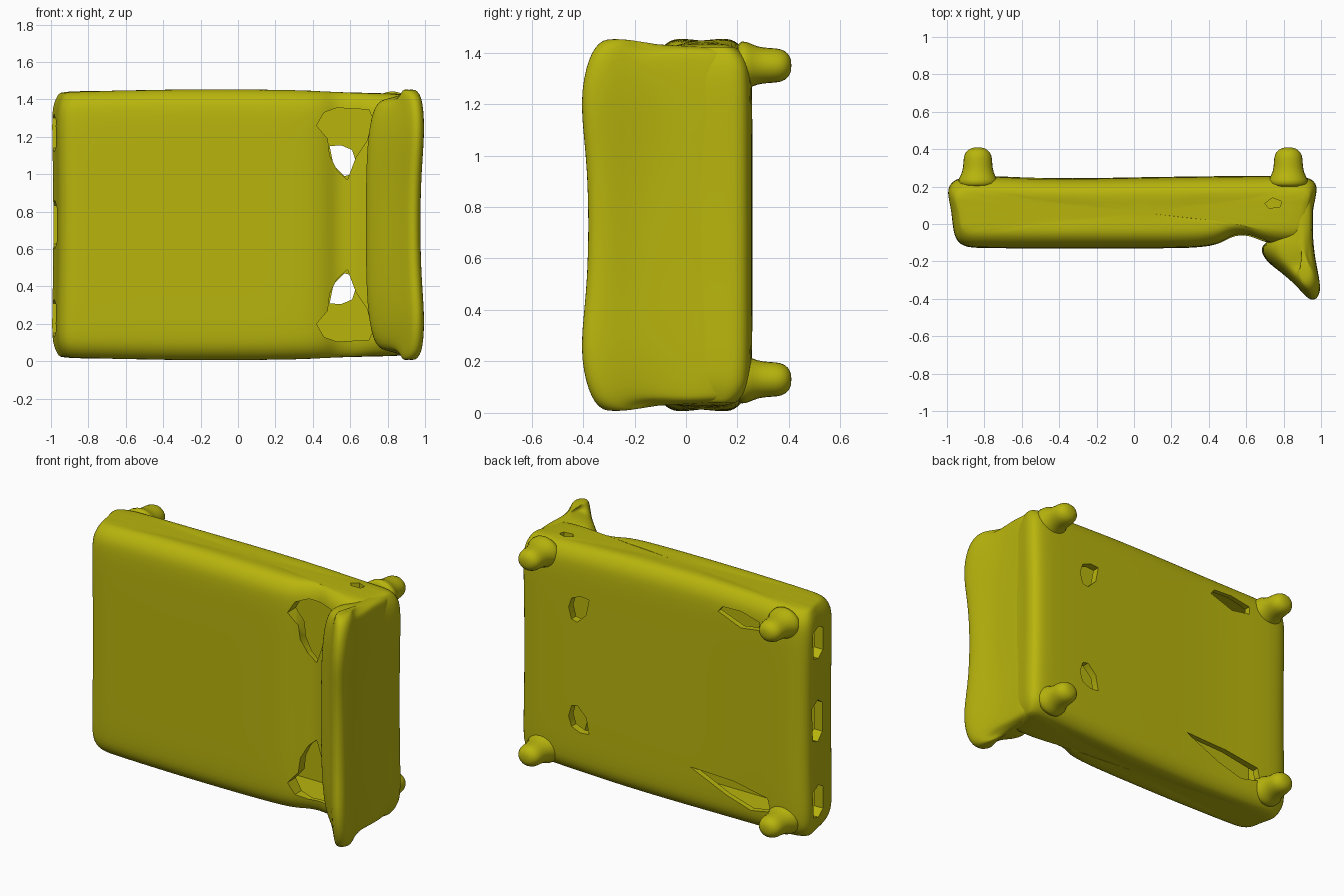
import bpy, bmesh, math

if "Cube" in bpy.data.objects:
    bpy.data.objects.remove(bpy.data.objects["Cube"])

MID = 0.73  # mirror plane in z
mat = bpy.data.materials.new("olive")
mat.diffuse_color = (0.48, 0.46, 0.004, 1)
mat.use_nodes = True
mat.node_tree.nodes["Principled BSDF"].inputs["Base Color"].default_value = mat.diffuse_color


def make(name, bm, subdiv=0, cutter=False):
    bmesh.ops.recalc_face_normals(bm, faces=bm.faces)
    me = bpy.data.meshes.new(name)
    bm.to_mesh(me)
    bm.free()
    ob = bpy.data.objects.new(name, me)
    bpy.context.collection.objects.link(ob)
    me.materials.append(mat)
    if cutter:
        ob.hide_render = True
        ob.hide_set(True)
        return ob
    me.polygons.foreach_set("use_smooth", [True] * len(me.polygons))
    if subdiv:
        m = ob.modifiers.new("round", "SUBSURF")
        m.levels = m.render_levels = subdiv
    return ob


def loft(rings):
    """Skin closed rings of equal length and cap both ends."""
    bm = bmesh.new()
    vs = [[bm.verts.new(p) for p in r] for r in rings]
    n = len(vs[0])
    for a, b in zip(vs, vs[1:]):
        for i in range(n):
            bm.faces.new((a[i], a[(i + 1) % n], b[(i + 1) % n], b[i]))
    bm.faces.new(vs[0])
    bm.faces.new(vs[-1])
    return bm


def mirrored(rows):
    return rows + [(2 * MID - r[0],) + r[1:] for r in reversed(rows)]


def squeeze(x, z):
    """Narrow the base slightly towards both ends."""
    t = 0.035 * min(max((x - 0.3) / 0.5, 0), 1) + 0.015 * min(max((-x - 0.5) / 0.4, 0), 1)
    return z + (MID - z) * t


# bed base: outline with a gully in front of the headboard
outline = [(-0.92, -0.125), (-0.82, -0.13), (-0.4, -0.13), (0.05, -0.13), (0.4, -0.13),
           (0.49, -0.09), (0.54, -0.06), (0.63, -0.06), (0.7, -0.1), (0.85, -0.12),
           (0.95, -0.1), (0.955, 0.08), (0.99, 0.19), (0.96, 0.25), (0.84, 0.26),
           (0.4, 0.255), (0, 0.25), (-0.45, 0.24), (-0.8, 0.26), (-0.94, 0.255),
           (-1.015, 0.2), (-0.975, 0.06), (-0.97, -0.07)]
rows = mirrored([(0.0, 0.94, 0.45), (0.015, 0.96, 0.72), (0.07, 0.99, 0.95),
                 (0.16, 1.0, 1.0), (0.45, 0.99, 1.0)])
base = make("bed_base", loft([[(x * sx, 0.07 + (y - 0.07) * sy, squeeze(x, z))
                               for x, y in outline] for z, sx, sy in rows]), 2)


# openings cut into the hollow base
def cut(ring_a, ring_b):
    c = make("opening_cutter", loft([ring_a, ring_b]), cutter=True)
    m = base.modifiers.new("opening", "BOOLEAN")
    m.object = c
    m.operation = "DIFFERENCE"
    m.solver = "EXACT"


def cut_y(pts, y0, y1):
    cut([(x, y0, z) for x, z in pts], [(x, y1, z) for x, z in pts])


def box(x0, x1, z0, z1):
    return [(x0, z0), (x1, z0), (x1, z1), (x0, z1)]


def flip(pts):
    return [(x, 2 * MID - z) for x, z in pts]


cut_y(box(-0.91, 0.91, 0.08, 1.38), -0.03, 0.21)
front = [(0.42, 1.26), (0.46, 1.33), (0.53, 1.355), (0.7, 1.345), (0.72, 1.3), (0.69, 1.18),
         (0.63, 1.09), (0.585, 0.97), (0.53, 1.02), (0.49, 1.1), (0.48, 1.19)]
back = [(0.49, 1.15), (0.55, 1.155), (0.61, 1.13), (0.63, 1.07), (0.61, 1.0), (0.57, 0.99),
        (0.51, 1.05)]
for f in (lambda p: p, flip):
    cut_y(f(front), -0.3, 0.1)
    cut_y(f(back), 0.05, 0.4)
cut_y([(-0.39, 1.31), (-0.42, 1.345), (-0.55, 1.35), (-0.68, 1.32), (-0.68, 1.27), (-0.55, 1.25)],
      0.05, 0.4)
cut_y([(-0.2, 0.29), (-0.5, 0.28), (-0.74, 0.24), (-0.76, 0.16), (-0.62, 0.13), (-0.45, 0.18)],
      0.05, 0.4)
# slots on the foot end
for zc, h in ((0.23, 0.1), (MID, 0.13), (1.22, 0.1)):
    pts = [(0.04, -0.7 * h), (0.1, -h), (0.16, -0.8 * h), (0.17, 0.8 * h), (0.1, h), (0.04, 0.7 * h)]
    cut([(-1.2, y, zc + d) for y, d in pts], [(-0.85, y, zc + d) for y, d in pts])
# small gap on the upper side
gap = [(0.70, 0.11), (0.74, 0.14), (0.79, 0.12), (0.78, 0.09), (0.72, 0.085)]
cut([(x, y, 1.3) for x, y in gap], [(x, y, 1.6) for x, y in gap])

# headboard: rows of z, tip y, tip x, inner x
rows = mirrored([(0.0, -0.30, 0.94, 0.87), (0.015, -0.345, 0.97, 0.82), (0.07, -0.39, 0.995, 0.74),
                 (0.25, -0.43, 1.005, 0.70), (0.5, -0.39, 0.98, 0.69)])
rings = []
for z, ty, tx, ix in rows:
    zi = z if 0.06 < z < 1.4 else (z + 0.04 if z < MID else z - 0.04)
    rings.append([(tx - 0.03, 0.18, zi), (0.95, 0.0, zi), (tx - 0.035, -0.18, zi),
                  (tx, ty + 0.09, z), (tx - 0.01, ty + 0.02, z), (tx - 0.06, ty, z),
                  (max(ix + 0.02, tx - 0.12), ty + 0.08, z), (ix + 0.06, -0.235, zi),
                  (ix, -0.18, zi), (ix - 0.02, -0.11, zi),
                  (max(ix, 0.78), -0.06, zi), (0.86, 0.02, zi), (0.87, 0.18, zi)])
make("headboard", loft(rings), 2)

# four stubby legs
profile = [(0.19, 0.12), (0.24, 0.11), (0.275, 0.085), (0.33, 0.08),
           (0.37, 0.078), (0.40, 0.055), (0.41, 0.02)]
for side, lx in (("foot", -0.835), ("head", 0.825)):
    for end, lz in (("lower", 0.13), ("upper", 1.35)):
        rings = [[(lx + r * math.cos(a), y, lz + r * 0.88 * math.sin(a))
                  for a in (i * math.tau / 12 for i in range(12))] for y, r in profile]
        make(f"{side}_{end}_leg", loft(rings), 1)

# keep the cut edges crisp
bpy.ops.object.select_all(action="DESELECT")
base.select_set(True)
bpy.context.view_layer.objects.active = base
for m in list(base.modifiers):
    bpy.ops.object.modifier_apply(modifier=m.name)
bpy.ops.object.shade_smooth_by_angle(angle=math.radians(40))
